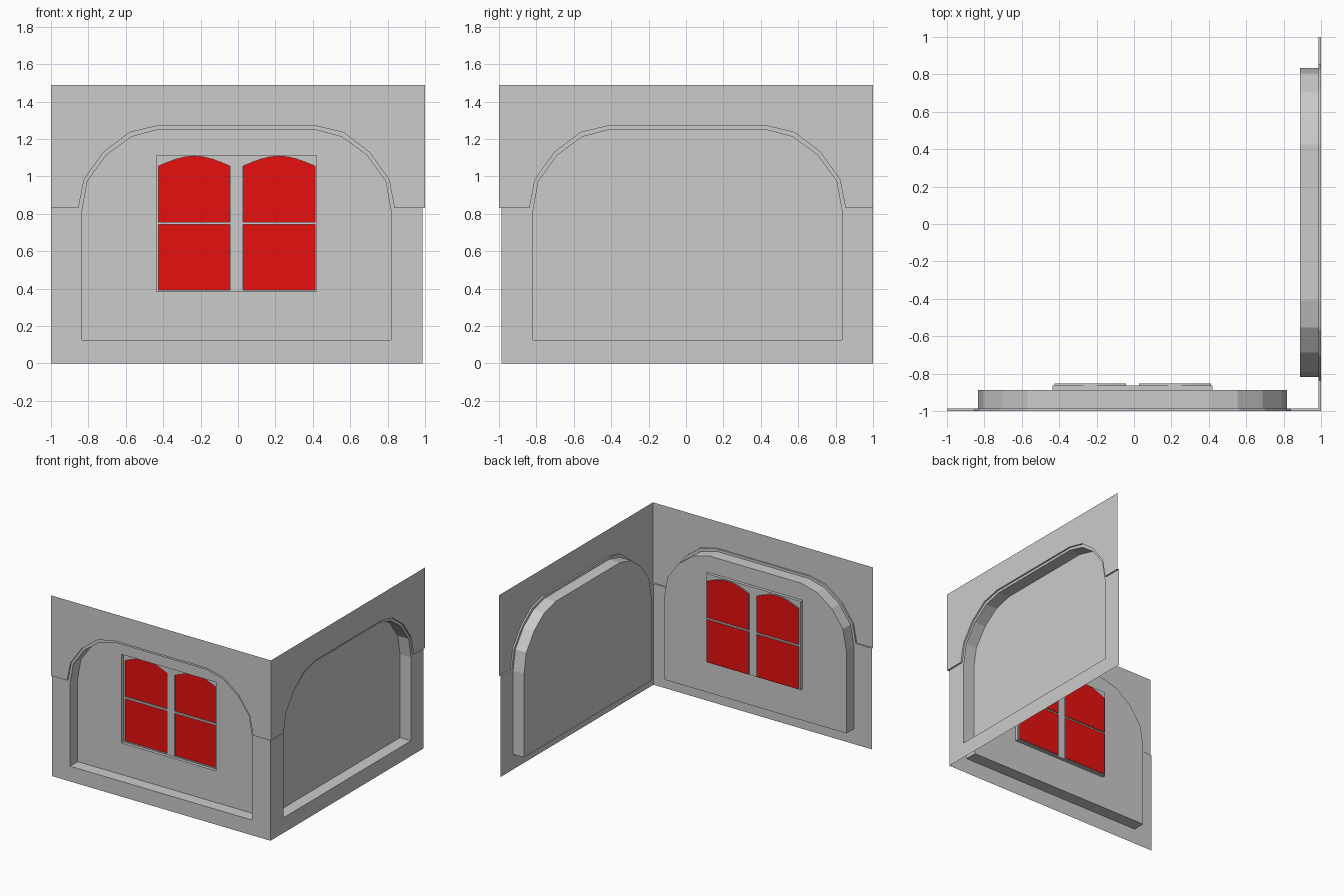
import bpy, bmesh, math
from mathutils import Vector

cube = bpy.data.objects.get("Cube")
if cube:
    bpy.data.objects.remove(cube, do_unlink=True)


def material(name, colour):
    m = bpy.data.materials.new(name)
    m.use_nodes = True
    m.diffuse_color = colour
    m.node_tree.nodes["Principled BSDF"].inputs["Base Color"].default_value = colour
    return m


GREY = material("wall grey", (0.6, 0.6, 0.6, 1))
RED = material("window red", (0.8, 0.005, 0.005, 1))

# Depths measured from the middle of the room out to each layer
OUTER, LOWER, ALCOVE, FRAME, PANE = 1.0, 0.987, 0.888, 0.863, 0.853
TOP, LEDGE, MID = 1.49, 0.83, -0.008


def front(u, z, d):
    return Vector((u, -d, z))


def side(u, z, d):
    return Vector((d, -u, z))


def sheet(bm, place, loops, d):
    """Flat panel facing outward; loops after the first are holes."""
    edges = []
    for loop in loops:
        vs = [bm.verts.new(place(u, z, d)) for u, z in loop]
        edges += [bm.edges.new((a, b)) for a, b in zip(vs, vs[1:] + vs[:1])]
    out = place(0, 0, 1)
    made = bmesh.ops.triangle_fill(bm, use_beauty=True, edges=edges, normal=out)
    for f in made["geom"]:
        if isinstance(f, bmesh.types.BMFace):
            f.normal_update()
            if f.normal.dot(out) < 0:
                f.normal_flip()


def reveal(bm, place, line, d0, d1, closed=True, centre=None, limit=2):
    """Walls of a step or pocket, facing its centre."""
    if centre is None:
        centre = [sum(p[i] for p in line) / len(line) for i in (0, 1)]
    c = place(centre[0], centre[1], (d0 + d1) / 2)
    a = [bm.verts.new(place(u, z, d0)) for u, z in line]
    b = [bm.verts.new(place(min(u, limit), z, d1)) for u, z in line]
    n = len(line)
    for i in range(n if closed else n - 1):
        j = (i + 1) % n
        f = bm.faces.new((a[i], a[j], b[j], b[i]))
        f.normal_update()
        if f.normal.dot(c - f.calc_center_median()) < 0:
            f.normal_flip()


def finish(bm, name, mat):
    bmesh.ops.remove_doubles(bm, verts=bm.verts, dist=0.0001)
    mesh = bpy.data.meshes.new(name)
    bm.to_mesh(mesh)
    bm.free()
    mesh.materials.append(mat)
    bpy.context.collection.objects.link(bpy.data.objects.new(name, mesh))


def arch(half):
    """Mirror a half profile, foot to crown, into a full arch."""
    return [(MID - u, z) for u, z in half] + [(MID + u, z) for u, z in reversed(half)]


def rect(u0, u1, z0, z1):
    return [(u0, z0), (u1, z0), (u1, z1), (u0, z1)]


hood = arch([(0.845, LEDGE), (0.815, 0.983), (0.71, 1.13), (0.572, 1.235), (0.425, 1.27)])
niche = arch([(0.827, 0.125), (0.827, 0.81), (0.797, 0.975), (0.695, 1.115),
              (0.562, 1.212), (0.418, 1.25)])
opening = rect(-0.437, 0.42, 0.385, 1.113)

# Window panes: square lower lights and arched upper lights
panes = []
for u0, u1 in ((-0.425, -0.043), (0.027, 0.411)):
    panes.append(rect(u0, u1, 0.392, 0.742))
    top = []
    for i in range(9):
        t = i / 8
        top.append((u1 + (u0 - u1) * t, 1.055 + 0.053 * math.sin(math.pi * t)))
    panes.append([(u0, 0.757), (u1, 0.757)] + top)

for label, place in (("front", front), ("right", side)):
    # Raised upper wall with its stepped lower edge
    step = [(-1, LEDGE)] + hood + [(1, LEDGE)]
    bm = bmesh.new()
    sheet(bm, place, [step + [(1, TOP), (-1, TOP)]], OUTER)
    reveal(bm, place, step, OUTER, LOWER, False, (MID, 0.4), LOWER)
    finish(bm, label + "_upper_wall", GREY)

    # Lower wall around the niche
    bm = bmesh.new()
    border = [(-1, 0), (-1, LEDGE)] + hood + [(LOWER, LEDGE), (LOWER, 0)]
    sheet(bm, place, [border, niche], LOWER)
    finish(bm, label + "_lower_wall", GREY)

    # Recessed niche, with the window opening in the front one
    bm = bmesh.new()
    reveal(bm, place, niche, LOWER, ALCOVE)
    sheet(bm, place, [niche, opening] if label == "front" else [niche], ALCOVE)
    finish(bm, label + "_niche", GREY)

# Window frame and glazing
bm = bmesh.new()
reveal(bm, front, opening, ALCOVE, FRAME)
sheet(bm, front, [opening] + panes, FRAME)
for p in panes:
    reveal(bm, front, p, FRAME, PANE)
finish(bm, "window_frame", GREY)

bm = bmesh.new()
for p in panes:
    sheet(bm, front, [p], PANE)
finish(bm, "window_panes", RED)
